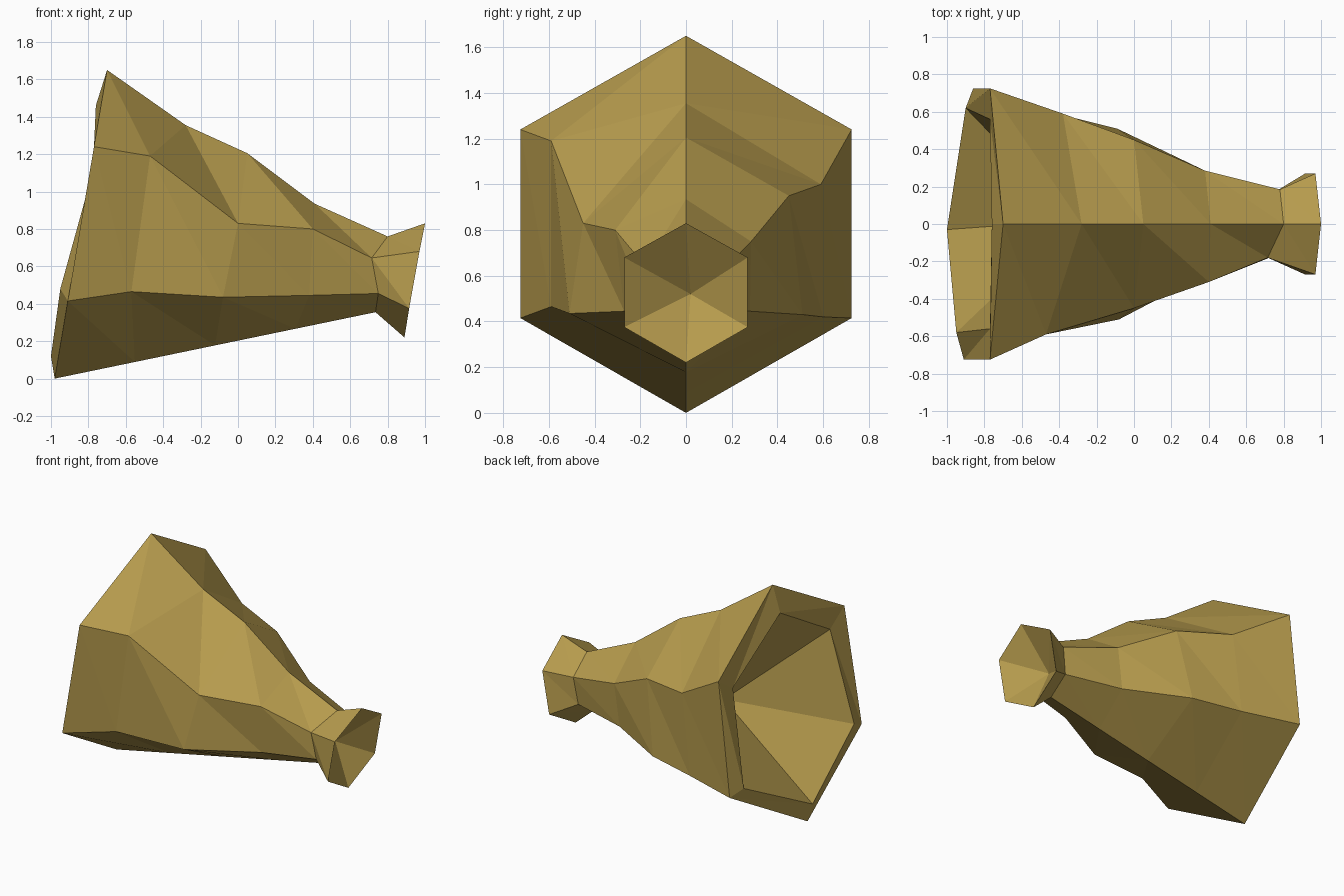
import bpy, bmesh
from mathutils import Vector

cube = bpy.data.objects.get("Cube")
if cube:
    bpy.data.objects.remove(cube, do_unlink=True)

# One flat brass-like colour
gold = bpy.data.materials.new("old gold")
gold.use_nodes = True
colour = (0.47, 0.33, 0.075, 1)
gold.diffuse_color = colour
gold.node_tree.nodes["Principled BSDF"].inputs["Base Color"].default_value = colour

# Ridge lines of the six-sided horn, each running from the inner mouth rim
# over the outer rim and along the body to the neck and the small flare
top = [(-.76, 0, 1.46), (-.70, 0, 1.65), (-.28, 0, 1.355), (.05, 0, 1.205),
       (.41, 0, .935), (.80, 0, .76), (1, 0, .83)]
upper_right = [(-.77, -.56, 1.13), (-.77, -.725, 1.24), (-.47, -.59, 1.19), (0, -.45, .83),
               (.40, -.31, .80), (.715, -.18, .645), (.97, -.27, .68)]
lower_right = [(-.95, -.58, .48), (-.91, -.725, .415), (-.57, -.59, .465), (-.08, -.51, .435),
               (.38, -.27, .445), (.75, -.17, .455), (.915, -.27, .375)]
lower_left = [(-.90, .62, .455), (-.86, .725, .415), (-.45, .60, .42), (-.09, .51, .43),
              (.34, .28, .445), (.75, .17, .455), (.915, .27, .375)]
upper_left = [(-.77, .56, 1.13), (-.77, .725, 1.24), (-.38, .59, 1.0), (0, .45, .95),
              (.38, .285, .75), (.78, .185, .65), (.97, .27, .68)]

# The bottom ridge is straight from the mouth to the neck
heel, neck = Vector((-.98, 0, 0)), Vector((.735, 0, .355))
bottom = [(-1, -.03, .12)] + [heel.lerp(neck, i / 4) for i in range(5)] + [(.89, 0, .22)]

ridges = [top, upper_right, lower_right, bottom, lower_left, upper_left]

bm = bmesh.new()
lines = [[bm.verts.new(p) for p in ridge] for ridge in ridges]
mouth_pit = bm.verts.new((-.32, .02, .72))
flare_pit = bm.verts.new((.77, .02, .52))

for j, a in enumerate(lines):
    b = lines[(j + 1) % len(lines)]
    # Body facets between neighbouring ridges
    for i in range(len(a) - 1):
        bm.faces.new((a[i], b[i], b[i + 1]))
        bm.faces.new((a[i], b[i + 1], a[i + 1]))
    # Hollow cones at both ends
    bm.faces.new((b[0], a[0], mouth_pit))
    bm.faces.new((a[-1], b[-1], flare_pit))

bmesh.ops.recalc_face_normals(bm, faces=bm.faces[:])
mesh = bpy.data.meshes.new("horn")
bm.to_mesh(mesh)
bm.free()
mesh.materials.append(gold)
horn = bpy.data.objects.new("horn", mesh)
bpy.context.collection.objects.link(horn)
